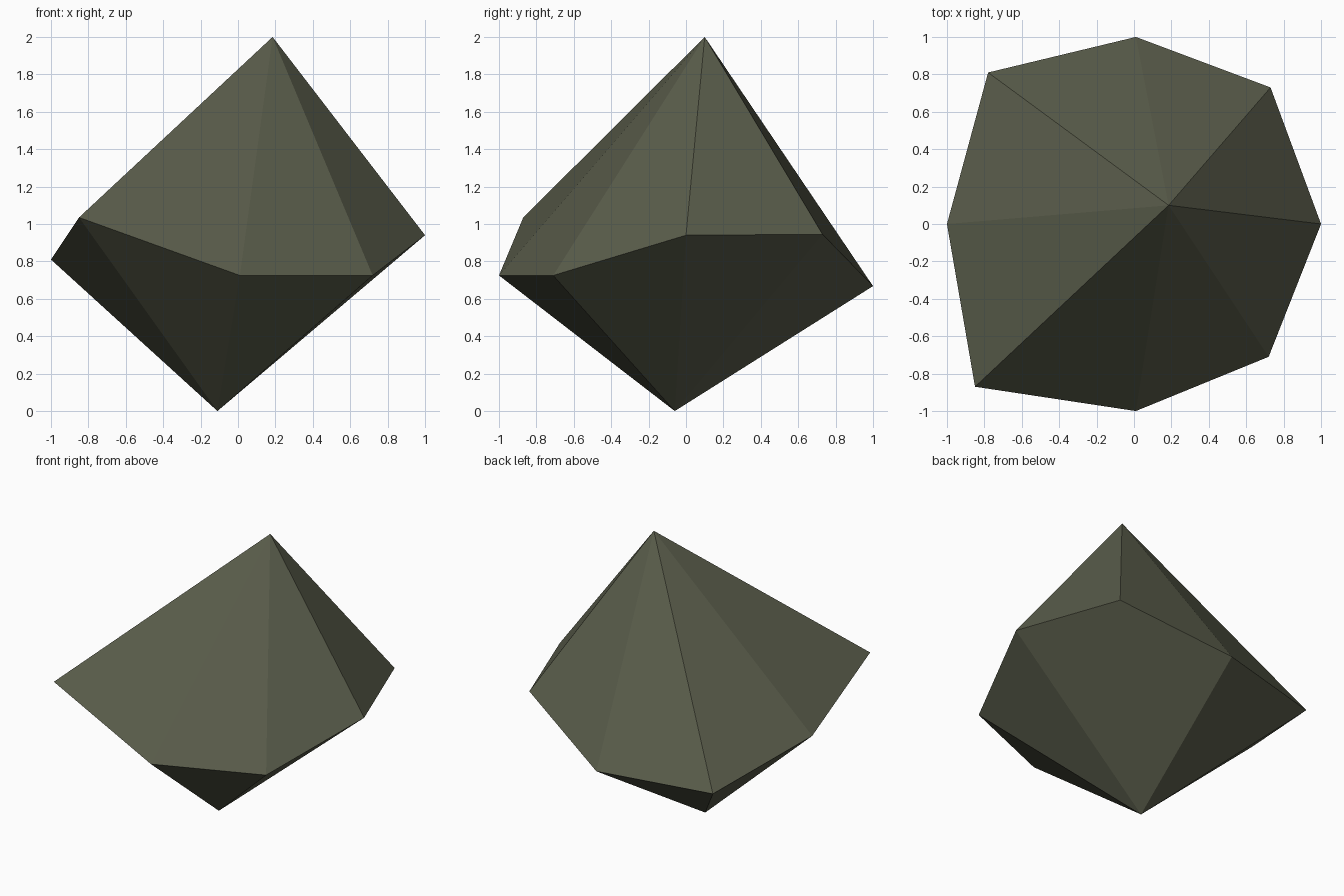
import bpy
import bmesh

cube = bpy.data.objects.get("Cube")
if cube:
    bpy.data.objects.remove(cube, do_unlink=True)

# Stone colour
stone = bpy.data.materials.new("dark olive grey stone")
stone.use_nodes = True
colour = (0.1, 0.107, 0.069, 1)
stone.diffuse_color = colour
shader = next(n for n in stone.node_tree.nodes if n.type == "BSDF_PRINCIPLED")
shader.inputs["Base Color"].default_value = colour
shader.inputs["Roughness"].default_value = 0.9

# Uneven eight-sided girdle, counter-clockwise from above, and the two tips
girdle = [(1, 0, 0.94), (0.73, 0.73, 0.945), (0.01, 1, 0.668), (-0.78, 0.81, 0.645),
          (-1, 0, 0.81), (-0.85, -0.87, 1.035), (0.01, -1, 0.725), (0.72, -0.71, 0.725)]
top_tip = (0.185, 0.1, 2)
bottom_tip = (-0.11, -0.06, 0)

# Rock: a fan of flat facets from the girdle to each tip
bm = bmesh.new()
ring = [bm.verts.new(p) for p in girdle]
top = bm.verts.new(top_tip)
bottom = bm.verts.new(bottom_tip)
for a, b in zip(ring, ring[1:] + ring[:1]):
    bm.faces.new((a, b, top))
    bm.faces.new((b, a, bottom))
bmesh.ops.recalc_face_normals(bm, faces=bm.faces[:])

mesh = bpy.data.meshes.new("rock")
bm.to_mesh(mesh)
bm.free()
mesh.materials.append(stone)
rock = bpy.data.objects.new("rock", mesh)
bpy.context.collection.objects.link(rock)
